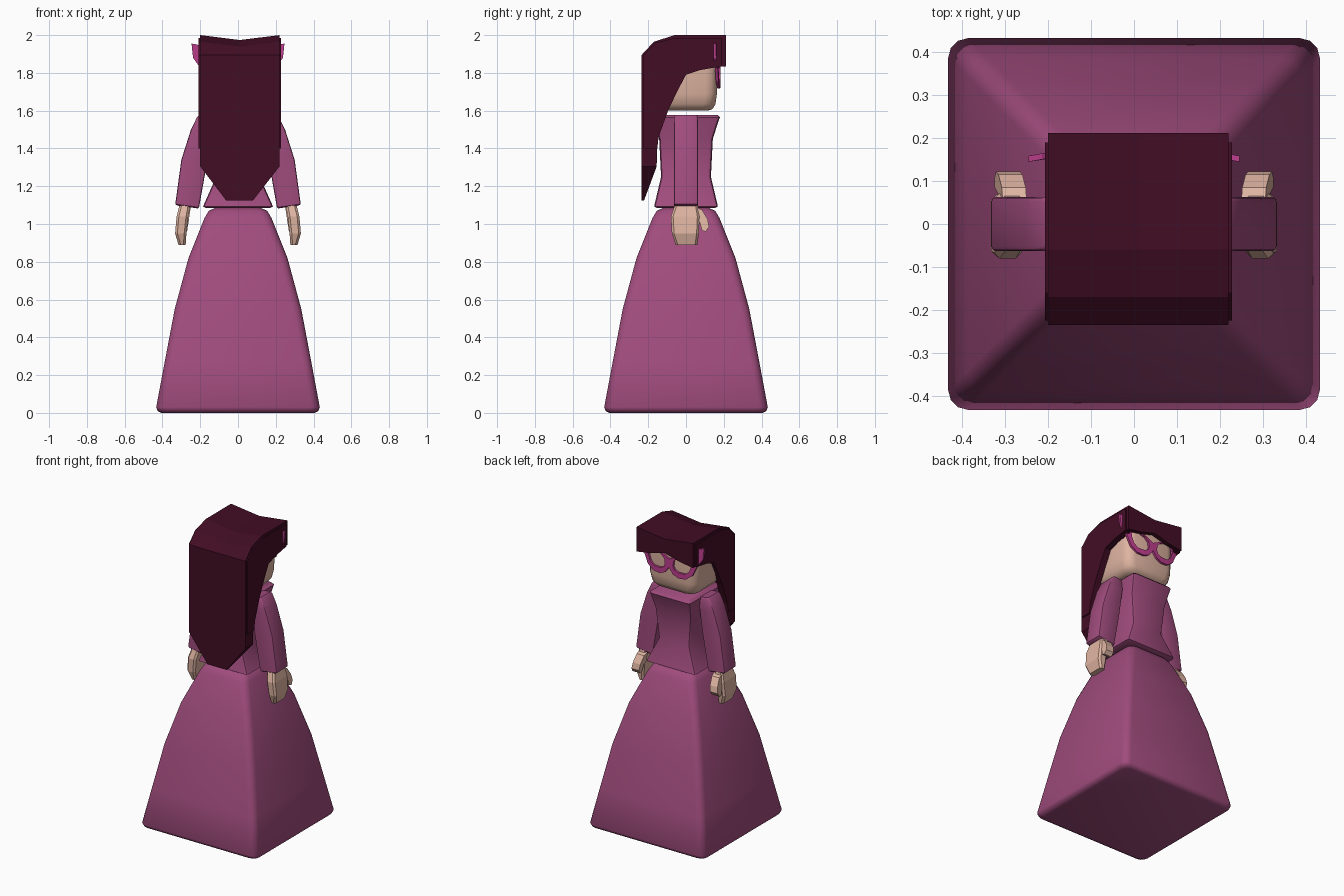
import bpy, bmesh, math
from mathutils import Vector

if "Cube" in bpy.data.objects:
    bpy.data.objects.remove(bpy.data.objects["Cube"])


def material(name, srgb):
    m = bpy.data.materials.new(name)
    m.diffuse_color = [((c / 255 + 0.055) / 1.055) ** 2.4 for c in srgb] + [1]
    m.use_nodes = True
    m.node_tree.nodes["Principled BSDF"].inputs["Base Color"].default_value = m.diffuse_color
    return m


DRESS = material("plum_dress", (160, 76, 125))
HAIR = material("dark_wine_hair", (66, 13, 36))
SKIN = material("skin", (224, 181, 162))
MASK = material("pink_mask", (190, 62, 142))


def make(name, verts, faces, mat, smooth=None):
    me = bpy.data.meshes.new(name)
    me.from_pydata([tuple(v) for v in verts], [], faces)
    bm = bmesh.new()
    bm.from_mesh(me)
    bmesh.ops.recalc_face_normals(bm, faces=bm.faces)
    bm.to_mesh(me)
    bm.free()
    ob = bpy.data.objects.new(name, me)
    bpy.context.collection.objects.link(ob)
    me.materials.append(mat)
    if smooth:
        me.shade_smooth()
        me.set_sharp_from_angle(angle=math.radians(smooth))
    return ob


def loft(name, rings, mat, corner=0.0, segs=2, smooth=None, tilt=0.0):
    """Stack rounded rectangles given as (z, x0, x1, y0, y1)."""
    verts, n = [], 0
    for z, x0, x1, y0, y1 in rings:
        c = min(corner, (x1 - x0) * 0.45, (y1 - y0) * 0.45)
        ring = []
        for k, (sx, sy) in enumerate([(1, 1), (-1, 1), (-1, -1), (1, -1)]):
            px = (x1 - c) if sx > 0 else (x0 + c)
            py = (y1 - c) if sy > 0 else (y0 + c)
            for s in range(segs + 1 if corner else 1):
                a = math.pi / 2 * (k + s / segs)
                x, y = px + c * math.cos(a), py + c * math.sin(a)
                ring.append((x, y, z + tilt * (x - (x0 + x1) / 2)))
        n = len(ring)
        verts += ring
    faces = [[r * n + i, r * n + (i + 1) % n, (r + 1) * n + (i + 1) % n, (r + 1) * n + i]
             for r in range(len(rings) - 1) for i in range(n)]
    faces += [list(range(n)), list(range(len(verts) - n, len(verts)))]
    return make(name, verts, faces, mat, smooth)


def extrude(name, columns, mat, smooth=None):
    """Join equal-length outlines into a solid."""
    n = len(columns[0])
    verts = [v for col in columns for v in col]
    faces = [[r * n + i, r * n + (i + 1) % n, (r + 1) * n + (i + 1) % n, (r + 1) * n + i]
             for r in range(len(columns) - 1) for i in range(n)]
    faces += [list(range(n)), list(range(len(verts) - n, len(verts)))]
    return make(name, verts, faces, mat, smooth)


def mirrored(ob, name):
    me = ob.data.copy()
    me.transform(((-1, 0, 0, 0), (0, 1, 0, 0), (0, 0, 1, 0), (0, 0, 0, 1)))
    me.flip_normals()
    twin = bpy.data.objects.new(name, me)
    bpy.context.collection.objects.link(twin)
    return twin


def square(z, h, k=None):
    k = k or h
    return (z, -h, h, -k, k)


# Gown: flared skirt and fitted bodice
loft("skirt", [square(0, .405), square(.01, .425), square(.03, .433), square(.27, .388),
               square(.55, .335), square(.82, .262), square(1.03, .178),
               square(1.07, .155), square(1.085, .12)], DRESS, .045, 3, 50)
loft("bodice", [square(1.085, .17, .155), square(1.092, .185, .168), square(1.105, .18, .166),
                square(1.25, .115, .132), square(1.45, .135, .142), square(1.545, .15, .172),
                square(1.565, .152, .18), square(1.577, .14, .168)], DRESS, .02, 2, 40)

# Sleeves and hands
arm = loft("right_sleeve", [(1.09, .213, .322, -.057, .057), (1.097, .206, .332, -.063, .063),
                            (1.33, .165, .30, -.063, .063), (1.49, .142, .25, -.063, .063),
                            (1.56, .135, .217, -.063, .063), (1.572, .14, .205, -.057, .057)],
           DRESS, .01, 2, 40, tilt=.14)
mirrored(arm, "left_sleeve")
palm = loft("right_hand", [(.89, .277, .315, -.055, .06), (.95, .273, .333, -.075, .068),
                           (1.04, .263, .325, -.08, .072), (1.10, .252, .31, -.06, .062)],
            SKIN, .012, 1)
mirrored(palm, "left_hand")
thumb_side = [(.05, 1.09), (.085, 1.075), (.115, 1.025), (.122, .985), (.105, .96),
              (.085, .965), (.072, 1.01), (.05, 1.02)]
thumb = extrude("right_thumb", [[(x + (1.05 - z) * .15, y, z) for y, z in thumb_side]
                                for x in (.256, .312)], SKIN)
mirrored(thumb, "left_thumb")

# Head with a rounded jaw
loft("head", [square(1.60, .125, .115), square(1.608, .15, .14), square(1.635, .172, .156),
              square(1.69, .183, .164), square(1.82, .187, .166), square(1.93, .187, .166)],
     SKIN, .06, 3, 50)

# Hair: crown with a central dip
crown_side = [(-.235, 1.895), (-.17, 1.965), (-.06, 2.0), (.212, 2.0),
              (.212, 1.93), (-.06, 1.92), (-.15, 1.88)]
crown = []
for x, dip in ((-.2, 0), (.01, .026), (.22, 0)):
    crown.append([(x, y, z - (dip if z > 1.9 else 0)) for y, z in crown_side])
extrude("hair_crown", crown, HAIR)

# Hair: fringe, lower at the temples
extrude("hair_fringe", [[(x, .184, lo), (x, .212, lo), (x, .212, hi), (x, .184, hi)]
                        for x, lo, hi in ((-.2, 1.835, 1.99), (-.1, 1.85, 1.975),
                                          (.01, 1.88, 1.965), (.12, 1.85, 1.975),
                                          (.22, 1.835, 1.99))], HAIR)

# Hair: side curtains
curtain = [(-.225, 1.40), (-.225, 1.895), (-.16, 1.96), (-.06, 1.985), (.19, 1.985),
           (.19, 1.835), (.075, 1.815), (0, 1.79), (-.045, 1.705), (-.095, 1.60),
           (-.145, 1.46), (-.152, 1.40)]
for name, x0, x1 in (("hair_side_right", .185, .228), ("hair_side_left", -.208, -.165)):
    extrude(name, [[(x, y, z) for y, z in curtain] for x in (x0, x1)], HAIR)

# Hair: long tapered back panel
loft("hair_back", [(1.125, -.063, .08, -.235, -.222), (1.305, -.2, .22, -.235, -.155),
                   (1.895, -.2, .22, -.235, -.15)], HAIR)

# Eye mask: two winged rims bent round the face
rim = [(.0, 1.775, .03, 1.79), (.03, 1.735, .04, 1.768), (.07, 1.718, .07, 1.755),
       (.12, 1.722, .115, 1.756), (.165, 1.755, .145, 1.78), (.195, 1.82, .16, 1.82),
       (.238, 1.88, .163, 1.84), (.246, 1.955, .15, 1.86), (.215, 1.95, .13, 1.865),
       (.14, 1.90, .10, 1.865), (.06, 1.86, .06, 1.85), (.0, 1.83, .035, 1.825)]
verts, n = [], len(rim)
for ox, oz, ix, iz in rim:
    for x, z in ((ox, oz), (ix, iz)):
        y = .183 - .4 * x * x
        verts += [(x, y, z), (x, y - .014, z)]
faces = []
for i in range(n):
    a, b = 4 * i, 4 * ((i + 1) % n)
    for p, q in ((0, 2), (2, 3), (3, 1), (1, 0)):
        faces.append([a + p, a + q, b + q, b + p])
mask = make("right_mask_rim", verts, faces, MASK)
mirrored(mask, "left_mask_rim")
